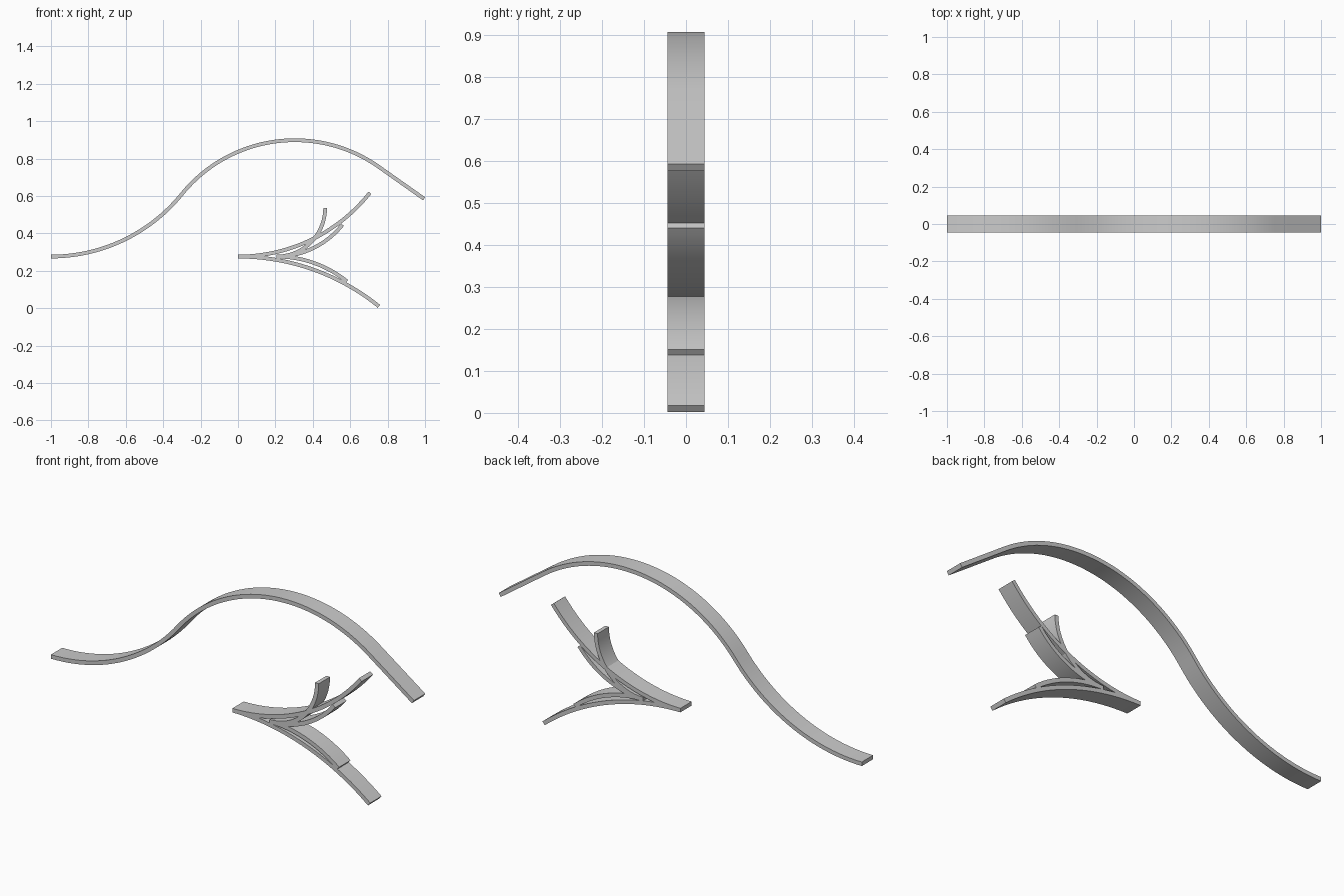
import bpy, bmesh
from math import sin, cos, radians

if "Cube" in bpy.data.objects:
    bpy.data.objects.remove(bpy.data.objects["Cube"])

HALF_W = 0.0445   # half of strip width along y
HALF_T = 0.010    # half of strip thickness


def strip(name, x, z, heading, moves):
    """Sweep a flat bar along arcs (radius, turn in degrees) and straights (length, 0)."""
    path = [(x, z, radians(heading))]
    for size, turn in moves:
        x, z, a = path[-1]
        if turn == 0:
            path.append((x + size * cos(a), z + size * sin(a), a))
            continue
        n = max(8, int(abs(turn) / 2))
        s = 1 if turn > 0 else -1
        cx, cz = x - s * size * sin(a), z + s * size * cos(a)
        for i in range(1, n + 1):
            b = a + radians(turn) * i / n
            path.append((cx + s * size * sin(b), cz - s * size * cos(b), b))

    bm = bmesh.new()
    rings = []
    for px, pz, a in path:
        rings.append([bm.verts.new((px - sin(a) * t, y, pz + cos(a) * t))
                      for y, t in ((-HALF_W, -HALF_T), (HALF_W, -HALF_T),
                                   (HALF_W, HALF_T), (-HALF_W, HALF_T))])
    for r, q in zip(rings, rings[1:]):
        for k in range(4):
            bm.faces.new((r[k], r[(k + 1) % 4], q[(k + 1) % 4], q[k]))
    bm.faces.new(rings[0])
    bm.faces.new(rings[-1][::-1])
    bmesh.ops.recalc_face_normals(bm, faces=bm.faces)

    mesh = bpy.data.meshes.new(name)
    bm.to_mesh(mesh)
    bm.free()
    ob = bpy.data.objects.new(name, mesh)
    bpy.context.collection.objects.link(ob)
    bpy.ops.object.select_all(action='DESELECT')
    ob.select_set(True)
    bpy.context.view_layer.objects.active = ob
    bpy.ops.object.shade_smooth_by_angle(angle=radians(30))


BASE = 0.276

# long wave: rising arc, crest, straight run-out
strip("wave_track", -1.0, BASE, 0, [(0.90, 51), (0.778, -86.2), (0.297, 0)])

# large branches from one point
strip("large_rising_branch", 0, BASE, 0, [(0.90, 51.6)])
strip("large_falling_branch", 0, BASE, 0, [(1.20, -38.9)])

# small branches from a second point
strip("small_rising_branch", 0.206, BASE, 0, [(0.45, 51.6)])
strip("small_falling_branch", 0.206, BASE, 0, [(0.60, -38.9)])
strip("small_steep_branch", 0.206, BASE, 0, [(0.26, 90)])
